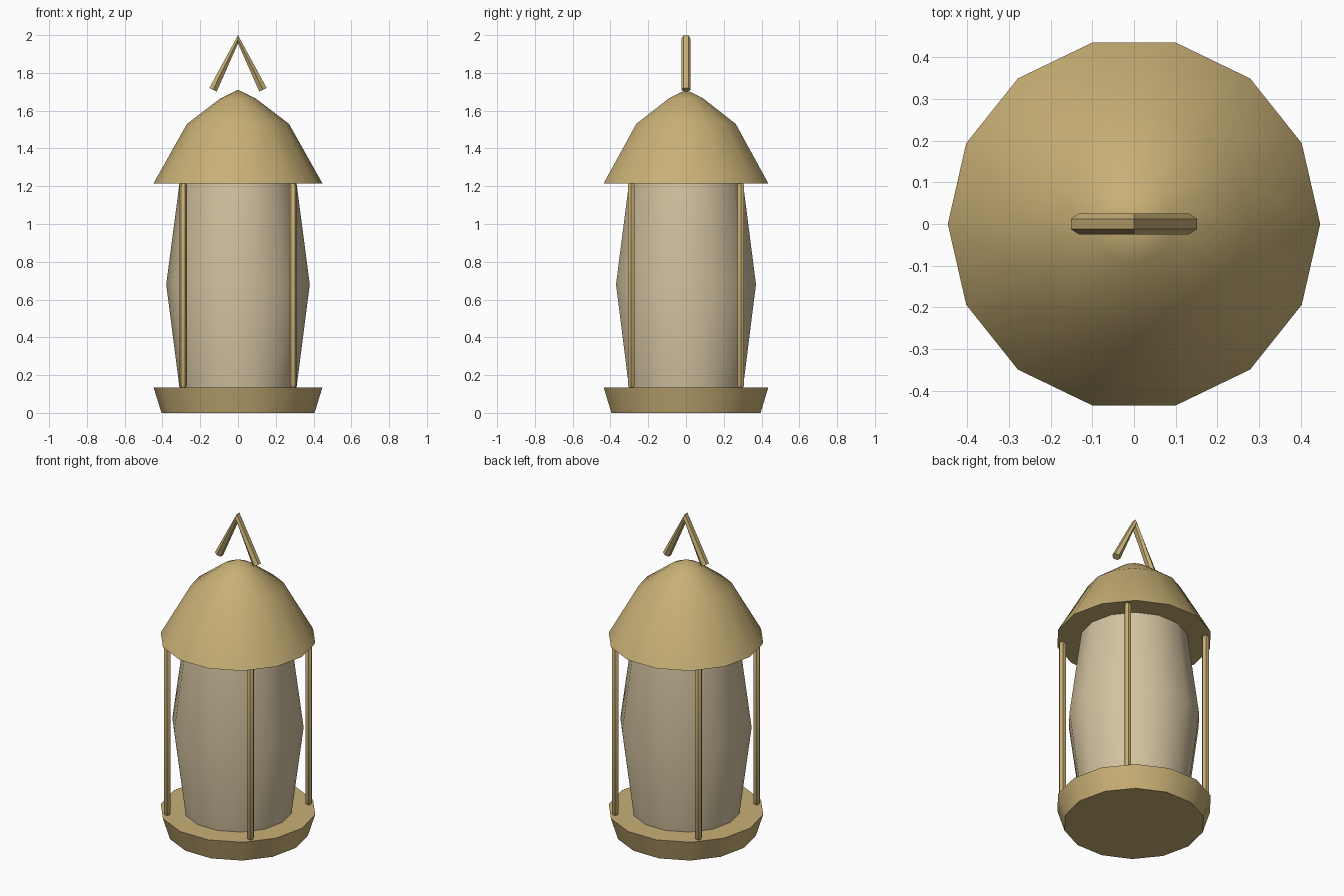
import bpy, bmesh, math
from mathutils import Vector

if "Cube" in bpy.data.objects:
    bpy.data.objects.remove(bpy.data.objects["Cube"], do_unlink=True)


def make_material(name, rgb):
    mat = bpy.data.materials.new(name)
    mat.use_nodes = True
    mat.diffuse_color = (*rgb, 1)
    mat.node_tree.nodes["Principled BSDF"].inputs["Base Color"].default_value = (*rgb, 1)
    return mat


brass = make_material("brass", (0.58, 0.43, 0.18))
paper = make_material("paper", (0.65, 0.54, 0.35))


def finish(name, bm, mat):
    bmesh.ops.recalc_face_normals(bm, faces=bm.faces)
    mesh = bpy.data.meshes.new(name)
    bm.to_mesh(mesh)
    bm.free()
    mesh.materials.append(mat)
    obj = bpy.data.objects.new(name, mesh)
    bpy.context.collection.objects.link(obj)
    bpy.ops.object.select_all(action="DESELECT")
    obj.select_set(True)
    bpy.context.view_layer.objects.active = obj
    bpy.ops.object.shade_smooth_by_angle(angle=math.radians(35))
    return obj


def loft(bm, rings):
    """Skin a list of closed rings and cap both ends."""
    loops = [[bm.verts.new(p) for p in ring] for ring in rings]
    n = len(loops[0])
    for a, b in zip(loops, loops[1:]):
        for i in range(n):
            j = (i + 1) % n
            bm.faces.new((a[i], a[j], b[j], b[i]))
    bm.faces.new(loops[0])
    bm.faces.new(loops[-1])


def ring(centre, radius, sides, u=Vector((1, 0, 0)), v=Vector((0, 1, 0))):
    angles = [math.tau * i / sides for i in range(sides)]
    return [centre + radius * (u * math.cos(a) + v * math.sin(a)) for a in angles]


def turned(name, profile, mat, sides=14):
    bm = bmesh.new()
    loft(bm, [ring(Vector((0, 0, z)), r, sides) for r, z in profile])
    bmesh.ops.remove_doubles(bm, verts=bm.verts, dist=0.0005)
    return finish(name, bm, mat)


# Base tray, bulging shade and domed roof
turned("base", [(0.405, 0), (0.447, 0.135)], brass)
turned("shade", [(0.31, 0.135), (0.38, 0.68), (0.31, 1.215)], paper)
roof = turned("roof", [(0.447, 1.215), (0.27, 1.53), (0.093, 1.665), (0.0001, 1.71)], brass)

# Four corner posts with slightly rounded ends
for side, x in (("left", 0.29), ("right", -0.29)):
    for end, y in (("front", -0.29), ("back", 0.29)):
        bm = bmesh.new()
        loft(bm, [ring(Vector((x, y, z)), r, 6)
                  for z, r in ((0.135, 0.014), (0.147, 0.021), (1.203, 0.021), (1.215, 0.014))])
        finish(f"post_{end}_{side}", bm, brass)

# Hanging hook: a hexagonal bar bent into an upturned V
along_y = Vector((0, 1, 0))
bm = bmesh.new()
rings = []
for centre, tangent in ((Vector((-0.132, 0, 1.711)), Vector((0.132, 0, 0.267))),
                        (Vector((0, 0, 1.978)), Vector((1, 0, 0))),
                        (Vector((0.132, 0, 1.711)), Vector((0.132, 0, -0.267)))):
    across = tangent.normalized().cross(along_y)
    rings.append(ring(centre, 0.025, 6, along_y, across))
loft(bm, rings)
finish("hook", bm, brass)
